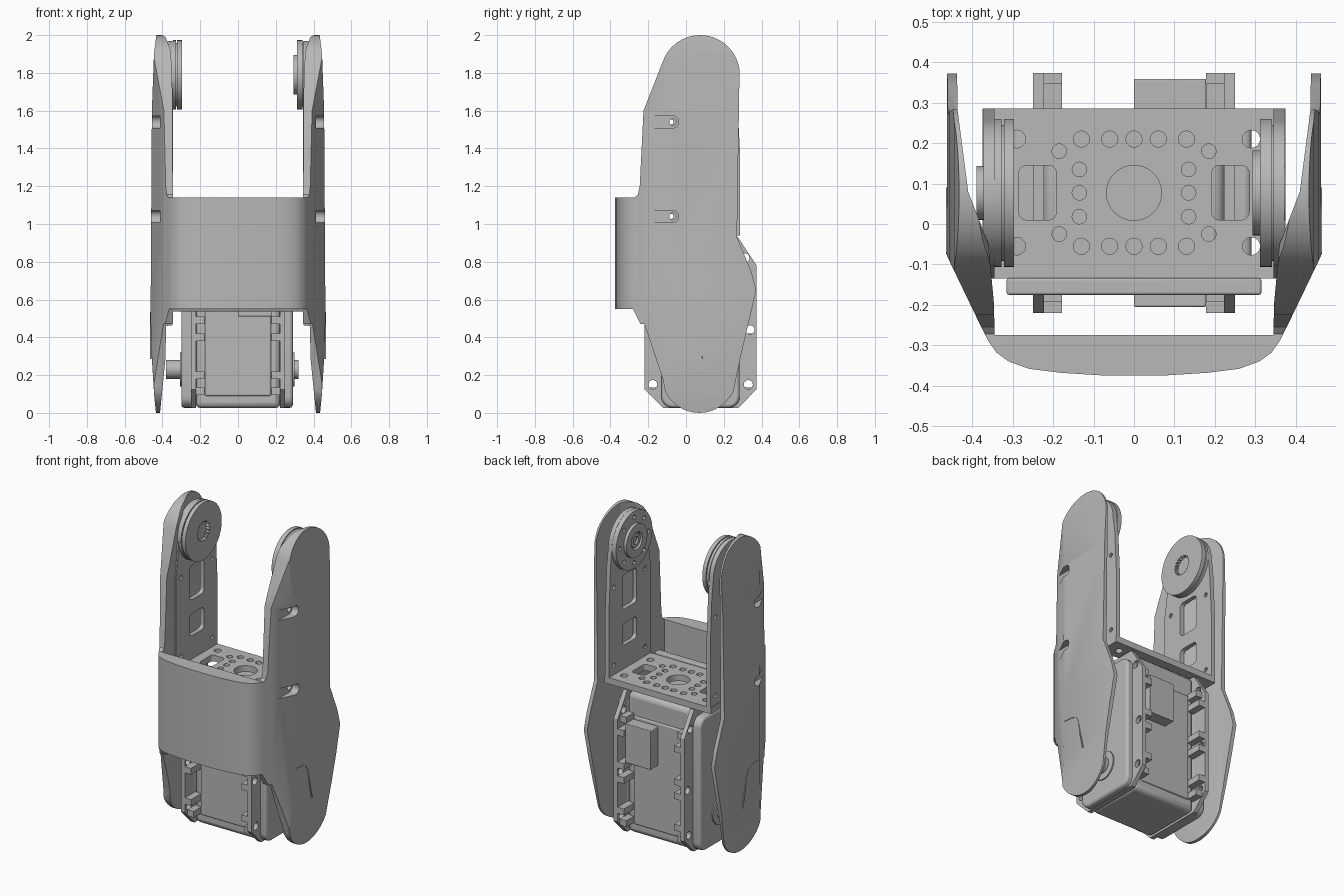
import bpy, bmesh, math
from mathutils import Matrix

if "Cube" in bpy.data.objects:
    bpy.data.objects.remove(bpy.data.objects["Cube"], do_unlink=True)

grey = bpy.data.materials.new("plain_grey")
grey.use_nodes = True
COLOUR = (0.48, 0.48, 0.48, 1)
grey.diffuse_color = COLOUR
for node in grey.node_tree.nodes:
    if node.type == 'BSDF_PRINCIPLED':
        node.inputs["Base Color"].default_value = COLOUR

parts = []
MID = 0.077      # y of the shared pivot line
TOP = 1.79       # z of the upper pivot
LOW = 0.23       # z of the motor axle
AXES = {'x': ((0, 0, 1), (1, 0, 0), (0, 1, 0)),
        'y': ((1, 0, 0), (0, 0, 1), (0, 1, 0)),
        'z': ((1, 0, 0), (0, 1, 0), (0, 0, 1))}


def circle(u, v, r, n=32, start=0, end=360):
    steps = n if end - start == 360 else n + 1
    angles = [math.radians(start + (end - start) * i / n) for i in range(steps)]
    return [(u + r * math.cos(a), v + r * math.sin(a)) for a in angles]


def rounded(u0, u1, v0, v1, r):
    corners = ((u1 - r, v1 - r, 0), (u0 + r, v1 - r, 90),
               (u0 + r, v0 + r, 180), (u1 - r, v0 + r, 270))
    return [p for u, v, s in corners for p in circle(u, v, r, 6, s, s + 90)]


def prism(name, axis, a, b, loops, bevel=0):
    """Extrude an outline (with optional hole loops) from a to b along an axis."""
    curve = bpy.data.curves.new(name, 'CURVE')
    curve.dimensions, curve.fill_mode = '2D', 'BOTH'
    curve.extrude = abs(b - a) / 2
    for loop in loops:
        spline = curve.splines.new('POLY')
        spline.points.add(len(loop) - 1)
        for point, (u, v) in zip(spline.points, loop):
            point.co = (u, v, 0, 1)
        spline.use_cyclic_u = True
    temp = bpy.data.objects.new(name + "_curve", curve)
    bpy.context.collection.objects.link(temp)
    deps = bpy.context.evaluated_depsgraph_get()
    mesh = bpy.data.meshes.new_from_object(temp.evaluated_get(deps))
    bpy.data.objects.remove(temp, do_unlink=True)
    bpy.data.curves.remove(curve)
    bm = bmesh.new()
    bm.from_mesh(mesh)
    bmesh.ops.translate(bm, verts=bm.verts, vec=(0, 0, (a + b) / 2))
    bmesh.ops.transform(bm, verts=bm.verts, matrix=Matrix(AXES[axis]).to_4x4())
    bmesh.ops.remove_doubles(bm, verts=bm.verts, dist=0.0001)
    bmesh.ops.dissolve_limit(bm, angle_limit=0.01, verts=bm.verts, edges=bm.edges)
    bmesh.ops.recalc_face_normals(bm, faces=bm.faces)
    bm.to_mesh(mesh)
    bm.free()
    mesh.materials.clear()
    mesh.materials.append(grey)
    obj = bpy.data.objects.new(name, mesh)
    bpy.context.collection.objects.link(obj)
    if bevel:
        mod = obj.modifiers.new("rounding", 'BEVEL')
        mod.width, mod.segments = bevel, 3
    parts.append(obj)
    return obj


def box(name, x0, x1, y0, y1, z0, z1, bevel=0):
    loop = [(x0, y0), (x1, y0), (x1, y1), (x0, y1)]
    return prism(name, 'z', z0, z1, [loop], bevel)


def boolean(target, cutter, operation):
    mod = target.modifiers.new("cut", 'BOOLEAN')
    mod.operation, mod.solver, mod.object = operation, 'EXACT', cutter
    deps = bpy.context.evaluated_depsgraph_get()
    mesh = bpy.data.meshes.new_from_object(target.evaluated_get(deps))
    target.modifiers.clear()
    target.data = mesh
    parts.remove(cutter)
    bpy.data.objects.remove(cutter, do_unlink=True)


def mirrored(half):
    return half + [(-u, v) for u, v in reversed(half)]


# Outer shell: plan outline, then trimmed by its side and front outlines
plan = mirrored([(0.345, -0.274), (0.346, -0.2), (0.36, -0.05), (0.41, 0.08), (0.436, 0.28),
                 (0.438, 0.4), (0.462, 0.4), (0.462, -0.08), (0.385, -0.24), (0.36, -0.29),
                 (0.34, -0.318), (0.31, -0.34), (0.26, -0.358), (0.18, -0.368), (0.07, -0.375)])
shell = prism("outer_shell", 'z', -0.05, 2.05, [plan])
side = ([(-0.38, 0.55), (-0.28, 0.55), (-0.24, 0.47), (-0.22, 0.47), (-0.12, 0.17)]
        + circle(0.07, 0.2, 0.2, 16, 205, 335)
        + [(0.29, 0.3), (0.372, 0.65), (0.345, 0.75), (0.27, 0.93), (0.274, 1.2), (0.283, 1.79)]
        + circle(0.075, 1.79, 0.21, 20, 8, 160)
        + [(-0.225, 1.6), (-0.245, 1.2), (-0.255, 1.155), (-0.272, 1.14), (-0.38, 1.14)])
boolean(shell, prism("side_trim", 'x', -0.6, 0.6, [side]), 'INTERSECT')
front = mirrored([(0.3, 1.16), (0.335, 1.2), (0.345, 1.85), (0.36, 1.93), (0.395, 2.02),
                  (0.43, 2.02), (0.445, 1.9), (0.456, 1.6), (0.459, 1.0), (0.463, 0.5),
                  (0.457, 0.3), (0.443, 0.08), (0.432, -0.02), (0.415, -0.02), (0.385, 0.28),
                  (0.38, 0.46), (0.34, 0.465)])
boolean(shell, prism("front_trim", 'y', -0.6, 0.6, [front]), 'INTERSECT')

# Screw slots through the shell sides
for s in (-1, 1):
    for z in (1.04, 1.54):
        slot = rounded(-0.3, -0.04, z - 0.032, z + 0.032, 0.03)
        boolean(shell, prism("slot", 'x', s * 0.412, s * 0.52, [slot]), 'DIFFERENCE')
        hole = circle(-0.07, z, 0.018, 16)
        boolean(shell, prism("hole", 'x', s * 0.3, s * 0.52, [hole]), 'DIFFERENCE')

# Thin curved crease on the lower shell sides
crease = [(-0.07, 0.535), (0, 0.53), (0.03, 0.515), (0.05, 0.48), (0.065, 0.4), (0.09, 0.29)]
crease += [(u - 0.005, v - 0.005) for u, v in reversed(crease)]
for s in (-1, 1):
    prism("shell_crease", 'x', s * 0.45, s * 0.465, [crease])

# Bracket base with its hole pattern
holes = [circle(0, MID, 0.068)]
for x in (-0.13, -0.06, 0, 0.06, 0.13):
    holes += [circle(x, y, 0.02, 16) for y in (0.21, -0.055)]
for s in (-1, 1):
    holes += [circle(s * 0.135, y, 0.018, 16) for y in (0.135, MID, 0.018)]
    holes += [circle(s * 0.185, y, 0.018, 16) for y in (0.18, -0.025)]
    holes += [circle(s * 0.29, y, 0.022, 16) for y in (0.21, -0.055)]
    holes.append(rounded(*sorted((s * 0.192, s * 0.285)), 0.01, 0.145, 0.02))
base = [(-0.375, -0.135), (0.375, -0.135), (0.375, 0.285), (-0.375, 0.285)]
prism("bracket_base", 'z', 0.94, 0.98, [base] + holes)
box("bracket_front_lip", -0.315, 0.315, -0.175, -0.134, 0.92, 0.995, 0.006)

# Bracket arms with two windows each
arm = ([(-0.135, 0.94), (0.285, 0.94), (0.285, 1.4), (0.27, 1.68)]
       + circle(0.075, TOP, 0.18, 20, 0, 180) + [(-0.115, 1.68), (-0.135, 1.55)])
arm_holes = [rounded(0.005, 0.15, 1.36, 1.58, 0.025), rounded(0.005, 0.15, 1.13, 1.27, 0.025)]
arm_holes += [circle(y, z, 0.014, 12) for y in (-0.08, 0.235) for z in (1.04, 1.54)]
for s in (-1, 1):
    prism("bracket_arm", 'x', s * 0.345, s * 0.372, [arm] + arm_holes)
    prism("arm_bearing", 'x', s * 0.34, s * (0.382 - s * 0.007), [circle(MID, TOP, 0.067)])

# Splined pivot wheel on one side
spline_hole = [(MID + r * math.cos(a), TOP + r * math.sin(a))
               for i in range(40) for r, a in [((0.066, 0.056)[i % 2], i * math.pi / 20)]]
prism("wheel_outer_disc", 'x', -0.345, -0.328, [circle(MID, TOP, 0.183, 64)])
prism("wheel_core", 'x', -0.33, -0.32, [circle(MID, TOP, 0.168, 64)])
prism("wheel_inner_disc", 'x', -0.322, -0.297, [circle(MID, TOP, 0.183, 64), spline_hole])

# Bolted pivot wheel on the other side
bolts = [circle(*p, 0.013, 12) for p in circle(MID, TOP, 0.145, 8)]
prism("idler_backing", 'x', 0.33, 0.345, [circle(MID, TOP, 0.168, 64)])
prism("idler_disc", 'x', 0.312, 0.341, [circle(MID, TOP, 0.183, 64)] + bolts)
prism("idler_boss", 'x', 0.293, 0.313, [circle(MID, TOP, 0.105, 48), circle(MID, TOP, 0.055)])
prism("idler_hub", 'x', 0.3, 0.313, [circle(MID, TOP, 0.045), circle(MID, TOP, 0.025, 16)])

# Motor body, side covers and axles
box("motor_body", -0.225, 0.225, MID - 0.195, MID + 0.195, 0.025, 0.92, 0.03)
box("motor_panel", -0.175, 0.175, MID - 0.206, MID + 0.206, 0.09, 0.78, 0.008)
box("motor_connectors", 0, 0.178, MID - 0.282, MID + 0.282, 0.51, 0.76, 0.004)
for s, x in ((-1, 0.3), (1, 0.29)):
    cover = rounded(MID - 0.207, MID + 0.207, 0.027, 0.88, 0.06)
    prism("motor_cover", 'x', s * 0.22, s * x, [cover], 0.015)
    prism("motor_axle_ring", 'x', s * 0.28, s * (x + 0.008), [circle(MID, LOW, 0.09)])
prism("motor_axle", 'x', -0.38, 0.32, [circle(MID, LOW, 0.05)])

# Motor mounting flanges with screw holes and tabs
flange = [(-0.22, 0.125), (-0.12, 0.025), (0.275, 0.025), (0.374, 0.125),
          (0.374, 0.78), (0.275, 0.93), (-0.12, 0.93), (-0.22, 0.78)]
screws = [circle(MID + t * w, z, 0.024, 16)
          for t in (-1, 1) for w, z in ((0.253, 0.15), (0.262, 0.44), (0.235, 0.82))]
for s in (-1, 1):
    prism("motor_flange", 'x', s * 0.222, s * 0.25, [flange] + screws)
    for t in (-1, 1):
        for z in (0.115, 0.2, 0.4, 0.49, 0.7, 0.775):
            reach = 0.297 if 0.15 < z < 0.75 else 0.27
            box("flange_tab", *sorted((s * 0.178, s * 0.225)),
                *sorted((MID + t * 0.19, MID + t * reach)), z - 0.02, z + 0.02)

# Smooth curved surfaces while keeping edges sharp
bpy.ops.object.select_all(action='DESELECT')
for obj in parts:
    obj.select_set(True)
bpy.context.view_layer.objects.active = parts[0]
bpy.ops.object.shade_smooth_by_angle(angle=math.radians(30))
